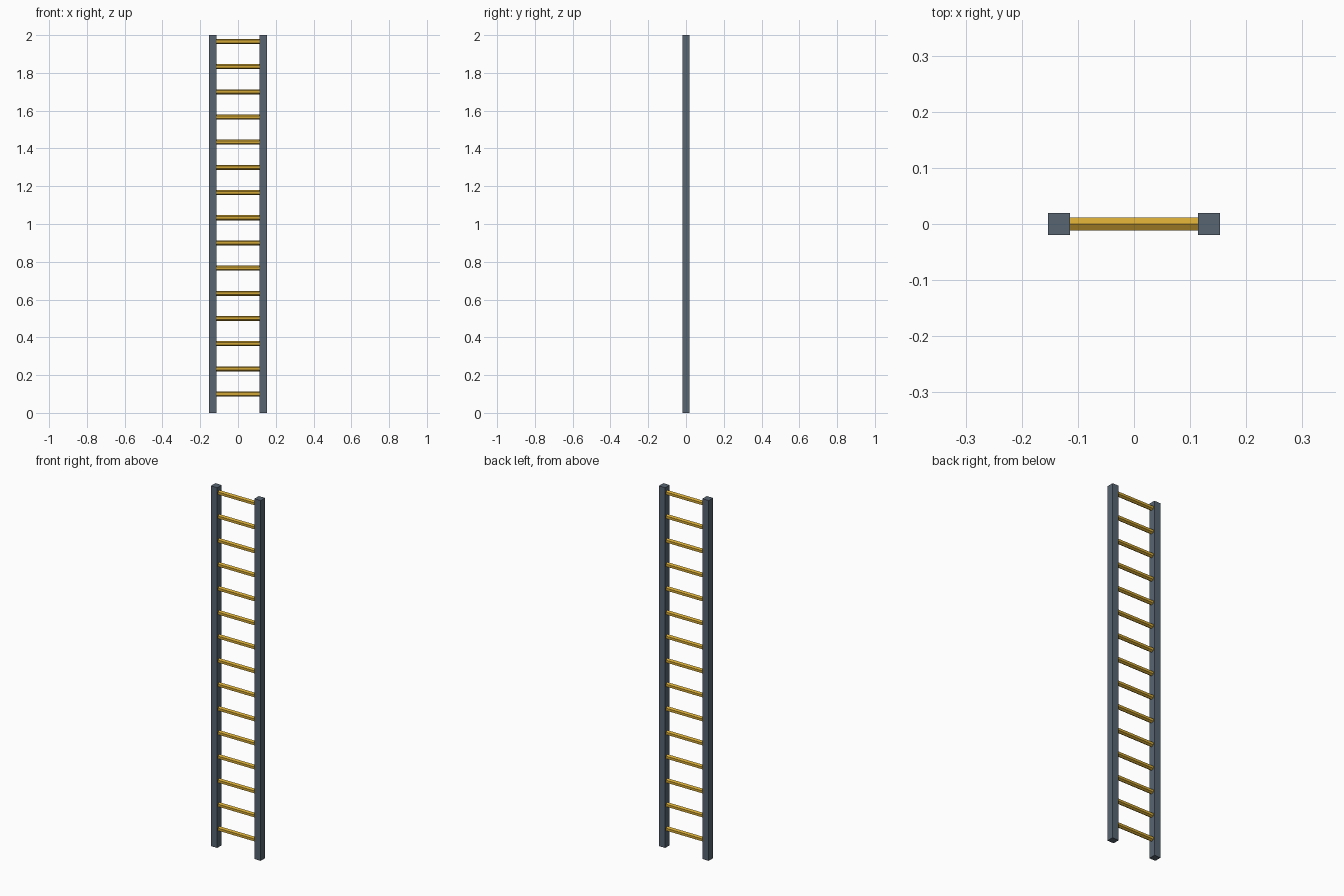
import bpy
from math import radians

if "Cube" in bpy.data.objects:
    bpy.data.objects.remove(bpy.data.objects["Cube"])

RAIL_X, RAIL_W, HEIGHT = 0.1335, 0.039, 2.0
RUNGS, FIRST_Z, STEP, RUNG_R = 15, 0.1, 0.1333, 0.0134


def material(name, color):
    m = bpy.data.materials.new(name)
    m.diffuse_color = color
    m.use_nodes = True
    m.node_tree.nodes["Principled BSDF"].inputs["Base Color"].default_value = m.diffuse_color
    return m


steel = material("slate", (0.095, 0.13, 0.17, 1))
yellow = material("yellow", (0.65, 0.39, 0.035, 1))

# Square side rails
for side, x in (("left", -RAIL_X), ("right", RAIL_X)):
    bpy.ops.mesh.primitive_cube_add(size=1, location=(x, 0, HEIGHT / 2))
    rail = bpy.context.object
    rail.name = side + "_rail"
    rail.scale = (RAIL_W, RAIL_W, HEIGHT)
    rail.data.materials.append(steel)

# Six-sided rungs, ridge up, ends seated just inside the rails
rung_length = 2 * RAIL_X - RAIL_W + 0.004
for i in range(RUNGS):
    # local x points down after the turn, so a cylinder corner must lie on it
    bpy.ops.mesh.primitive_cylinder_add(
        vertices=6, radius=RUNG_R, depth=rung_length,
        location=(0, 0, FIRST_Z + i * STEP))
    rung = bpy.context.object
    rung.name = f"rung_{i + 1:02d}"
    # put a corner on local x whichever axis the primitive starts from
    corner = max(v.co.x for v in rung.data.vertices)
    turn = 0 if corner > RUNG_R * 0.95 else radians(30)
    rung.rotation_mode = 'ZYX'
    rung.rotation_euler = (0, radians(90), 0)
    from mathutils import Matrix
    rung.data.transform(Matrix.Rotation(turn, 4, 'Z'))
    rung.data.materials.append(yellow)
